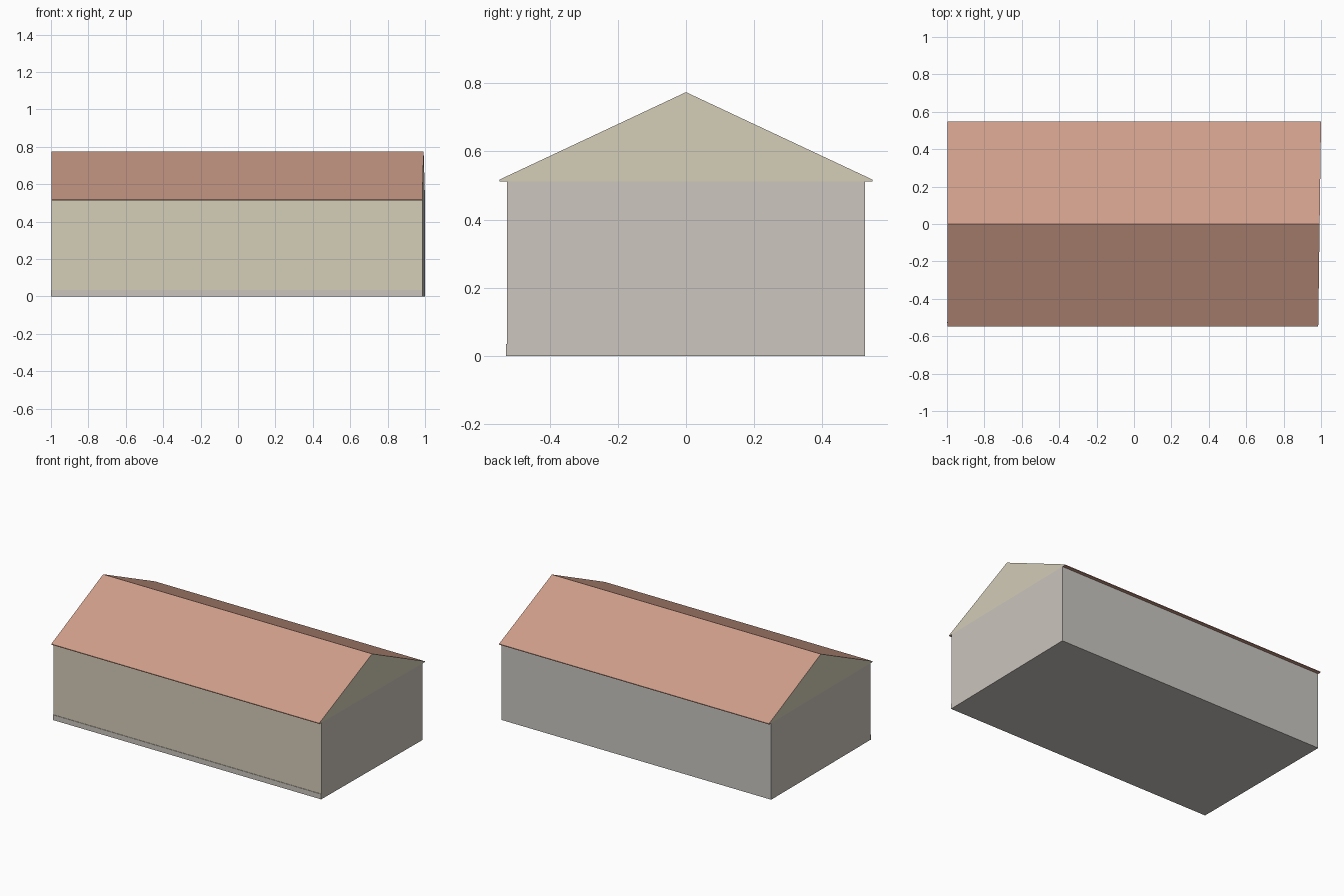
import bpy

if "Cube" in bpy.data.objects:
    bpy.data.objects.remove(bpy.data.objects["Cube"])

W, EAVE = 0.525, 0.548          # half depth of walls and of roof
H, TIP, RIDGE = 0.512, 0.517, 0.774
LEFT = -0.998


def right(y):
    # the right end is cut very slightly out of square
    return 0.9925 + 0.0137 * y


def material(name, rgb):
    m = bpy.data.materials.new(name)
    m.diffuse_color = (*rgb, 1)
    m.use_nodes = True
    m.node_tree.nodes["Principled BSDF"].inputs["Base Color"].default_value = m.diffuse_color
    return m


terracotta = material("terracotta", (0.62, 0.34, 0.25))
cream = material("cream", (0.66, 0.61, 0.48))
stone = material("stone", (0.60, 0.56, 0.51))
grey = material("grey", (0.58, 0.57, 0.54))


def build(name, verts, faces, mat):
    me = bpy.data.meshes.new(name)
    me.from_pydata(verts, [], faces)
    me.materials.append(mat)
    ob = bpy.data.objects.new(name, me)
    bpy.context.collection.objects.link(ob)
    return ob


def strip(name, profile, mat):
    """Sweep an open (y, z) profile along the length of the building."""
    n = len(profile)
    verts = [(LEFT, y, z) for y, z in profile] + [(right(y), y, z) for y, z in profile]
    faces = [(i, i + n, i + n + 1, i + 1) for i in range(n - 1)]
    return build(name, verts, faces, mat)


def end(name, profile, mat, side):
    """Flat end panel, profile counter-clockwise seen from the right."""
    pts = profile if side > 0 else profile[::-1]
    verts = [(right(y) if side > 0 else LEFT, y, z) for y, z in pts]
    return build(name, verts, [tuple(range(len(pts)))], mat)


# long walls and floor
strip("front_wall", [(-W, 0), (-W, H)], cream)
strip("back_wall", [(W, H), (W, 0)], grey)
strip("floor", [(W, 0), (-W, 0)], grey)

# end walls and gables
wall = [(-W, 0), (W, 0), (W, H), (-W, H)]
gable = [(-EAVE, H), (EAVE, H), (EAVE, TIP), (0, RIDGE), (-EAVE, TIP)]
for label, side in (("right", 1), ("left", -1)):
    end(label + "_end_wall", wall, stone, side)
    end(label + "_gable", gable, cream, side)

# roof slopes with eave edges and soffits
strip("roof", [(-W, H), (-EAVE, H), (-EAVE, TIP), (0, RIDGE),
               (EAVE, TIP), (EAVE, H), (W, H)], terracotta)

# low plinth along the front
x0, x1, y0, y1, z1 = -1.0, right(-W), -W - 0.003, -W, 0.035
build("front_plinth",
      [(x, y, z) for x in (x0, x1) for y in (y0, y1) for z in (0, z1)],
      [(0, 4, 5, 1), (1, 5, 7, 3), (0, 1, 3, 2), (4, 6, 7, 5), (0, 2, 6, 4)],
      stone)
